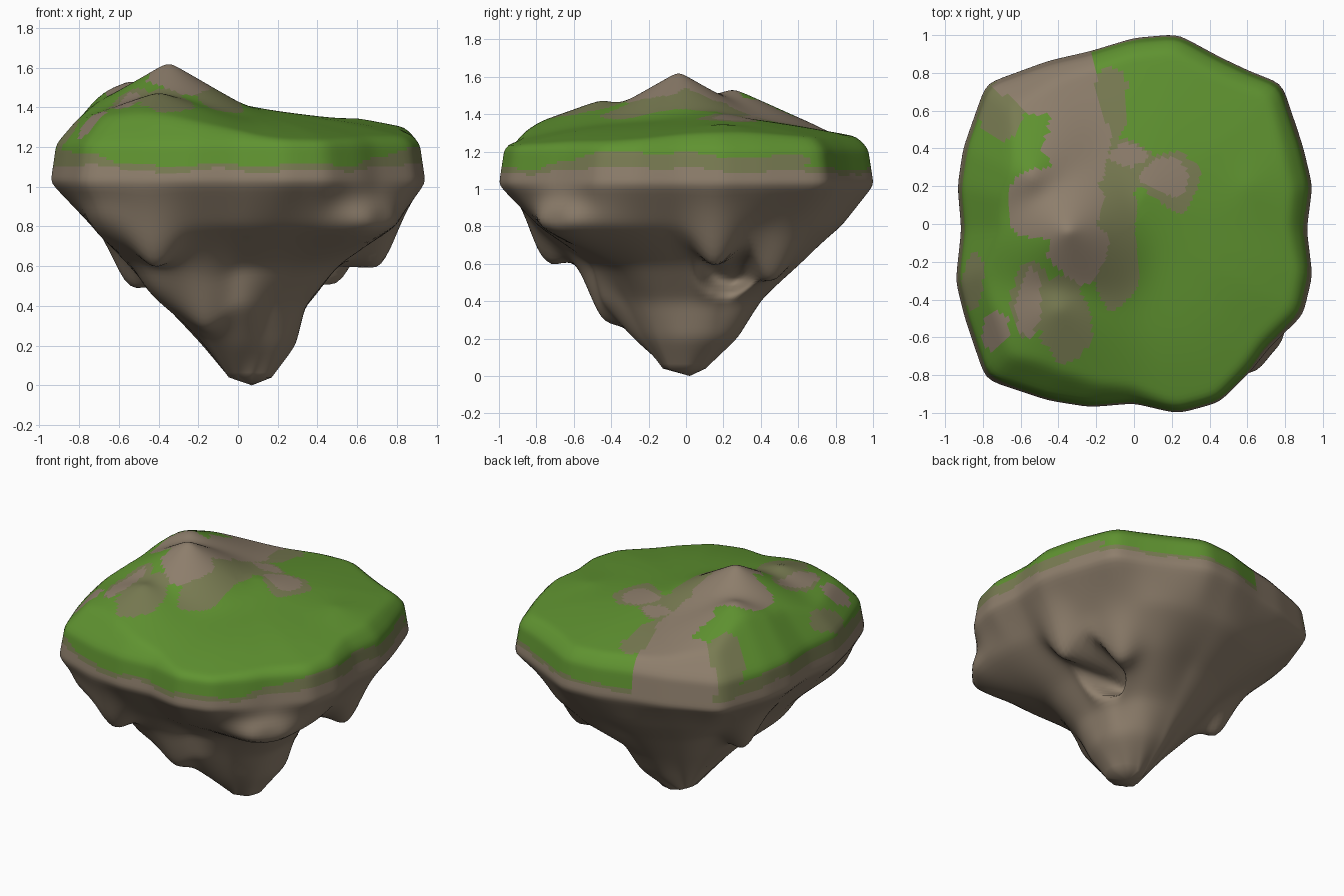
import bpy, bmesh, math
from mathutils import Vector, noise

if "Cube" in bpy.data.objects:
    bpy.data.objects.remove(bpy.data.objects["Cube"])

N = 180  # points around each ring


def material(name, col):
    m = bpy.data.materials.new(name)
    m.diffuse_color = (*col, 1)
    m.use_nodes = True
    m.node_tree.nodes["Principled BSDF"].inputs["Base Color"].default_value = m.diffuse_color
    return m


rock = material("grey brown rock", (0.27, 0.21, 0.15))
grass = material("grass green", (0.115, 0.29, 0.03))
moss = material("mossy brown", (0.19, 0.20, 0.085))

# rim outline seen from above, counter-clockwise
OUTLINE = [(.94, .2), (.89, .41), (.78, .74), (.62, .8), (.45, .88), (.23, 1), (0, .98),
           (-.23, .91), (-.45, .86), (-.78, .74), (-.9, .4), (-.93, .2), (-.91, -.03),
           (-.94, -.3), (-.89, -.5), (-.78, -.82), (-.45, -.93), (-.23, -.965), (0, -.945),
           (.23, -1), (.45, -.94), (.62, -.77), (.7, -.66), (.89, -.48), (.94, -.27), (.91, -.03)]


def rim_radius(a):
    d = Vector((math.cos(a), math.sin(a)))
    for i, p in enumerate(OUTLINE):
        p, q = Vector(p), Vector(OUTLINE[(i + 1) % len(OUTLINE)])
        e = q - p
        den = d.x * e.y - d.y * e.x
        if abs(den) < 1e-9:
            continue
        r = (p.x * e.y - p.y * e.x) / den
        t = (p.x * d.y - p.y * d.x) / den
        if r > 0 and -1e-6 <= t <= 1.000001:
            return r * 1.009
    return 0.93


# underside: height -> radius every 30 degrees from +x
LEVELS = [
    (.04, [.17, .15, .12, .08, .05, .04, .04, .05, .08, .1, .14, .17]),
    (.20, [.29, .3, .3, .27, .2, .17, .15, .2, .27, .28, .26, .28]),
    (.40, [.34, .36, .42, .4, .38, .35, .34, .4, .48, .45, .36, .36]),
    (.60, [.50, .66, .68, .57, .55, .5, .5, .6, .65, .5, .50, .54]),
    (.80, [.75, .79, .88, .83, .8, .75, .71, .8, .87, .79, .83, .87]),
]
# fuller corners (degrees, height, amount, height spread)
BULGES = [(314, .80, .19, .12), (225, .78, .16, .15), (225, .48, .11, .14)]
# downward spurs (x, y, depth) and hilltops (x, y, z, slope)
SPURS = [(.51, .48, .11), (-.42, -.75, .16), (-.55, .15, .17), (-.17, -.45, .10), (.72, .15, .18)]
HILLS = [(-.35, -.04, 1.64, .58), (-.54, .25, 1.55, .45), (-.4, -.45, 1.49, .36),
         (.05, .15, 1.41, .16), (.6, .2, 1.345, .2)]


def level_radius(vals, a):
    f = a / (math.pi / 6)
    i = int(f) % 12
    t = f - int(f)
    t = t * t * (3 - 2 * t)
    return vals[i] * (1 - t) + vals[(i + 1) % 12] * t


def under_point(a, z):
    rows = [(h, level_radius(v, a)) for h, v in LEVELS] + [(1.02, rim_radius(a))]
    r = rows[0][1]
    for (z0, r0), (z1, r1) in zip(rows, rows[1:]):
        if z0 <= z <= z1:
            r = r0 + (r1 - r0) * (z - z0) / (z1 - z0)
    if z < 1.01:
        bulge = sum(m * math.exp(-((a - math.radians(d)) / .24) ** 2 - ((z - h) / w) ** 2)
                    for d, h, m, w in BULGES)
        r = min(r + bulge, rim_radius(a) * (1.03 if a > 5 else .99))
    x, y = r * math.cos(a), r * math.sin(a)
    drop = sum(d * math.exp(-((x - sx) ** 2 + (y - sy) ** 2) / .011) for sx, sy, d in SPURS)
    # hollow in the right side
    k = ((y - .22) / .16) ** 2 + ((z - .57) / .13) ** 2
    if x > 0 and k < 1:
        x -= .28 * min(1, 1.6 * (1 - k))
    return Vector((x, y, z - drop))


def top_point(a, s):
    r = rim_radius(a) * s
    x, y = r * math.cos(a), r * math.sin(a)
    base = 1.2 + .15 * (1 - s ** 2.8)
    heights = [base] + [h - k * math.hypot(x - hx, y - hy) for hx, hy, h, k in HILLS]
    z = .025 * math.log(sum(math.exp((h - 1.3) / .025) for h in heights)) + 1.29
    return Vector((x, y, min(z, 1.205 + 1.1 * max(0, .98 - s))))


# plan ellipses of bare rock and of moss (x, y, rx, ry)
ROCK = [(-.45, .78, .26, .2), (-.3, .45, .17, .28), (-.42, .1, .27, .2), (-.3, -.13, .16, .16),
        (.17, .26, .11, .1), (-.55, -.42, .06, .18), (-.03, .36, .1, .05), (-.74, -.55, .08, .1)]
MOSS = [(-.13, .62, .09, .22), (.2, .24, .14, .15), (-.06, .3, .2, .13), (-.1, -.22, .12, .26),
        (-.37, -.5, .12, .25), (-.7, .62, .13, .18), (-.15, .05, .17, .2), (-.55, -.4, .1, .2),
        (-.85, -.3, .05, .15)]


def inside(blobs, x, y):
    return any(((x - bx) / rx) ** 2 + ((y - by) / ry) ** 2 < 1 for bx, by, rx, ry in blobs)


def colour_index(c):
    wob = noise.noise(Vector((c.x * 4, c.y * 4, 3))) * .035
    side = max(0, min(1, (abs(c.x) - .6) / .25)) * (c.y < .65)
    edge = 1.085 + wob + .02 * side
    if c.z < edge:
        return 0
    wx = c.x + .05 * noise.noise(Vector((c.x * 6, c.y * 6, 0)))
    wy = c.y + .05 * noise.noise(Vector((c.x * 6, c.y * 6, 9)))
    if inside(ROCK, wx, wy):
        return 0
    if c.z < edge + .03 + .05 * side or inside(MOSS, wx, wy):
        return 2
    return 1


# floating island: rings from the lower tip, over the rim, to the middle of the top
angles = [2 * math.pi * i / N for i in range(N)]
rows = [[under_point(a, .04 + .98 * k / 40) for a in angles] for k in range(41)]
for k in range(1, 13):
    rows.append([under_point(a, 1.02).lerp(top_point(a, .97), k / 12) for a in angles])
rows += [[top_point(a, .97 * (1 - k / 45)) for a in angles] for k in range(1, 45)]

bm = bmesh.new()
rings = [[bm.verts.new(p) for p in row] for row in rows]
for lo, hi in zip(rings, rings[1:]):
    for i in range(N):
        j = (i + 1) % N
        bm.faces.new((lo[i], lo[j], hi[j], hi[i]))
tip, crown = bm.verts.new((.07, .02, 0)), bm.verts.new(top_point(0, 0))
for i in range(N):
    bm.faces.new((tip, rings[0][(i + 1) % N], rings[0][i]))
    bm.faces.new((crown, rings[-1][i], rings[-1][(i + 1) % N]))

# round off the creases
soft = [v for ring in rings[2:] for v in ring]
for _ in range(4):
    bmesh.ops.smooth_vert(bm, verts=soft, factor=.5, use_axis_x=True, use_axis_y=True, use_axis_z=True)
bmesh.ops.recalc_face_normals(bm, faces=bm.faces)

me = bpy.data.meshes.new("floating_island")
for m in (rock, grass, moss):
    me.materials.append(m)
for f in bm.faces:
    f.material_index = colour_index(f.calc_center_median())
    f.smooth = True
bm.to_mesh(me)
bm.free()
island = bpy.data.objects.new("floating_island", me)
bpy.context.collection.objects.link(island)
